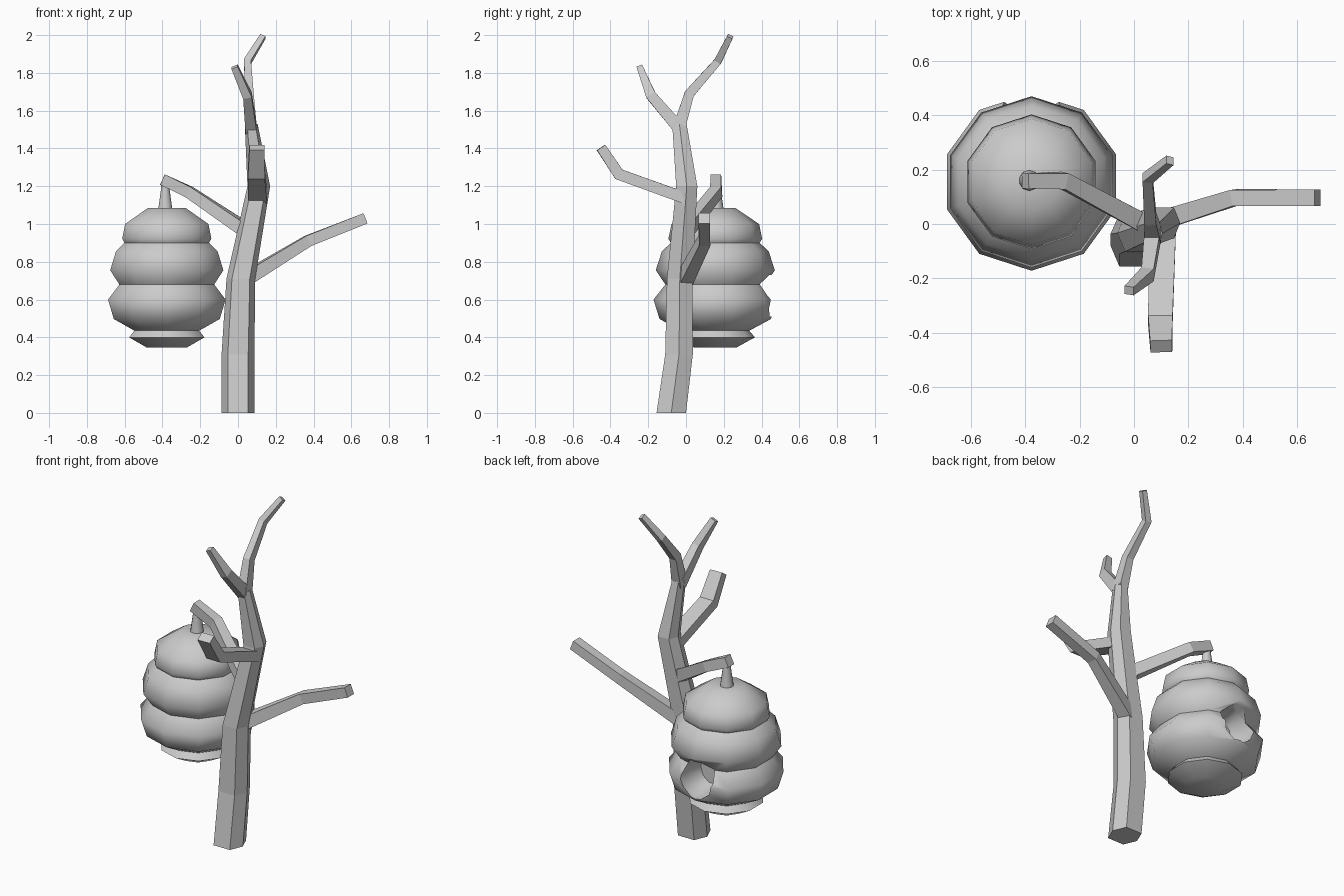
import bpy, bmesh, math
from mathutils import Vector

if "Cube" in bpy.data.objects:
    bpy.data.objects.remove(bpy.data.objects["Cube"])


def loft(name, rings):
    """Skin a list of equal-length vertex rings and cap both ends."""
    bm = bmesh.new()
    rows = [[bm.verts.new(p) for p in ring] for ring in rings]
    n = len(rows[0])
    for a, b in zip(rows, rows[1:]):
        for i in range(n):
            j = (i + 1) % n
            bm.faces.new((a[i], a[j], b[j], b[i]))
    bm.faces.new(rows[0][::-1])
    bm.faces.new(rows[-1])
    bmesh.ops.recalc_face_normals(bm, faces=bm.faces)
    me = bpy.data.meshes.new(name)
    bm.to_mesh(me)
    bm.free()
    ob = bpy.data.objects.new(name, me)
    bpy.context.collection.objects.link(ob)
    return ob


def limb(name, path, ref=(0, 0, 1)):
    """Four-sided branch: path of (x, y, z, half width, half height)."""
    pts = [Vector(p[:3]) for p in path]
    rings = []
    for i, p in enumerate(pts):
        t = Vector()
        if i:
            t += (p - pts[i - 1]).normalized()
        if i < len(pts) - 1:
            t += (pts[i + 1] - p).normalized()
        t.normalize()
        side = t.cross(Vector(ref)).normalized()
        up = side.cross(t)
        w, h = path[i][3:]
        rings.append([p + side * w * a + up * h * b
                      for a, b in ((-1, -1), (1, -1), (1, 1), (-1, 1))])
    return loft(name, rings)


def lathe(name, cx, cy, profile, n):
    """Revolved (radius, z) profile with a corner facing +y."""
    ang = [math.pi / 2 + 2 * math.pi * i / n for i in range(n)]
    return loft(name, [[(cx + r * math.cos(a), cy + r * math.sin(a), z) for a in ang]
                       for r, z in profile])


def smooth(ob, deg):
    bpy.ops.object.select_all(action='DESELECT')
    bpy.context.view_layer.objects.active = ob
    ob.select_set(True)
    bpy.ops.object.shade_smooth_by_angle(angle=math.radians(deg))


# Bent six-sided trunk: x, y, z, half width, half depth
trunk = [(0, -.078, 0, .087, .078), (0, -.037, .31, .087, .073),
         (.015, -.033, .71, .076, .068), (.11, .004, 1.2, .06, .056),
         (.07, -.035, 1.53, .034, .038)]
hexagon = ((1, 0), (.62, 1), (-.62, 1), (-1, 0), (-.62, -1), (.62, -1))
loft("trunk", [[(x + rx * a, y + ry * b, z) for a, b in hexagon]
               for x, y, z, rx, ry in trunk])

# Branches
limb("right_branch", [(.04, -.005, .71, .037, .037), (.37, .097, .91, .03, .03),
                      (.675, .097, 1.03, .03, .029)])
limb("hive_branch", [(.06, -.01, .955, .035, .035), (-.26, .16, 1.17, .03, .03),
                     (-.4, .158, 1.235, .028, .03)])
limb("front_branch", [(.105, .0, 1.135, .05, .03), (.097, -.355, 1.263, .045, .031),
                      (.1, -.45, 1.405, .04, .026)])
limb("front_fork", [(.07, -.03, 1.5, .033, .03), (.05, -.185, 1.68, .027, .023),
                    (-.018, -.245, 1.832, .016, .018)], (1, 0, 0))
limb("back_fork", [(.07, -.04, 1.5, .033, .03), (.06, .018, 1.69, .026, .022),
                   (.05, .168, 1.86, .02, .019), (.132, .234, 1.993, .016, .015)], (1, 0, 0))

# Hive of stacked ten-sided bulges
hx, hy = -.377, .155
profile = [(.11, .345), (.21, .40), (.18, .435), (.295, .497), (.327, .6), (.264, .68),
           (.315, .755), (.283, .855), (.235, .9), (.248, .922), (.232, 1.0), (.105, 1.085)]
hive = lathe("hive", hx, hy, profile, 10)

# Round entrance pocket in the back of the hive
cutter_rings = [[(hx + .105 * k * math.cos(a), y, .62 + .115 * k * math.sin(a))
                 for a in [2 * math.pi * i / 10 for i in range(10)]]
                for k, y in ((.75, hy + .13), (1, hy + .23), (1.05, hy + .45))]
cutter = loft("entrance_cutter", cutter_rings)
mod = hive.modifiers.new("entrance", 'BOOLEAN')
mod.operation = 'DIFFERENCE'
mod.object = cutter
mod.solver = 'EXACT'
bpy.context.view_layer.objects.active = hive
bpy.ops.object.modifier_apply(modifier=mod.name)
bpy.data.objects.remove(cutter)
smooth(hive, 60)

# Stem tying the hive to its branch
stem = lathe("hive_stem", -.385, .16, [(.04, 1.07), (.036, 1.1), (.023, 1.19), (.022, 1.22)], 10)
smooth(stem, 60)
